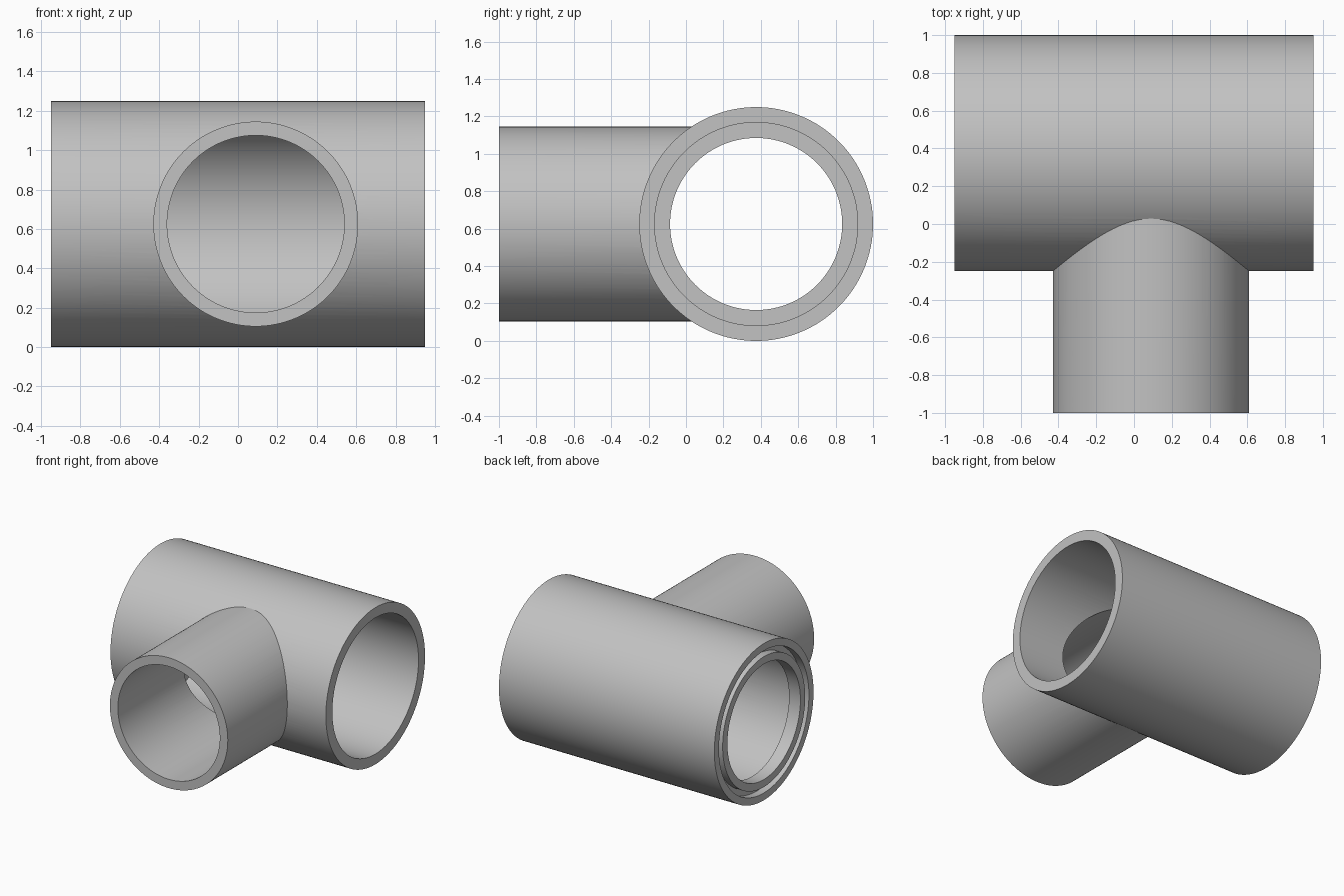
import bpy, bmesh, math
from mathutils import Matrix, Vector

if "Cube" in bpy.data.objects:
    bpy.data.objects.remove(bpy.data.objects["Cube"], do_unlink=True)

SIDES = 128
END = 0.95                                   # half length of the main pipe
MAIN = Matrix.Translation((0, 0.375, 0.625))
# turns the lathe axis from +x to -y for the branch
BRANCH = Matrix.Translation((0.09, 0.375, 0.625)) @ Matrix.Rotation(-math.pi / 2, 4, 'Z')

grey = bpy.data.materials.new("pipe_grey")
grey.use_nodes = True
colour = (0.54, 0.54, 0.54, 1)
grey.diffuse_color = colour
grey.node_tree.nodes["Principled BSDF"].inputs["Base Color"].default_value = colour


def lathe(name, profile, place, ring=False):
    """Revolve (x, radius) points about x; a ring profile closes on itself."""
    bm = bmesh.new()
    loops = []
    for x, r in profile:
        loops.append([bm.verts.new((x, r * math.cos(a), r * math.sin(a)))
                      for a in (math.tau * i / SIDES for i in range(SIDES))])
    pairs = list(zip(loops, loops[1:]))
    if ring:
        pairs.append((loops[-1], loops[0]))
    else:
        bm.faces.new(loops[0])
        bm.faces.new(loops[-1])
    for a, b in pairs:
        for i in range(SIDES):
            j = (i + 1) % SIDES
            bm.faces.new((a[i], a[j], b[j], b[i]))
    bm.transform(place)
    bmesh.ops.recalc_face_normals(bm, faces=bm.faces)
    mesh = bpy.data.meshes.new(name)
    bm.to_mesh(mesh)
    bm.free()
    mesh.materials.append(grey)
    obj = bpy.data.objects.new(name, mesh)
    bpy.context.collection.objects.link(obj)
    return obj


# Solid outer bodies
tee = lathe("pipe_tee", [(-END, 0.625), (END, 0.625)], MAIN)
branch = lathe("branch_body", [(0, 0.52), (1.375, 0.52)], BRANCH)

# Stepped main bore, branch bore and the ring groove in the narrow end
bore = lathe("main_bore", [(-1.1, 0.46), (-0.85, 0.46), (-0.85, 0.543), (1.1, 0.543)], MAIN)
branch_bore = lathe("branch_bore", [(0.02, 0.45), (1.5, 0.45)], BRANCH)
groove = lathe("end_groove", [(-1.1, 0.52), (-0.89, 0.52), (-0.89, 0.567), (-1.1, 0.567)],
               MAIN, ring=True)

helpers = [(branch, 'UNION'), (bore, 'DIFFERENCE'),
           (branch_bore, 'DIFFERENCE'), (groove, 'DIFFERENCE')]
for helper, operation in helpers:
    helper.hide_render = True
    mod = tee.modifiers.new(helper.name, 'BOOLEAN')
    mod.operation = operation
    mod.solver = 'EXACT'
    mod.object = helper

# Bake the cuts and drop the helpers
depsgraph = bpy.context.evaluated_depsgraph_get()
result = bpy.data.meshes.new_from_object(tee.evaluated_get(depsgraph))
tee.modifiers.clear()
tee.data = result
for helper, _ in helpers:
    bpy.data.objects.remove(helper, do_unlink=True)

# Smooth walls with crisp rims
bpy.ops.object.select_all(action='DESELECT')
tee.select_set(True)
bpy.context.view_layer.objects.active = tee
bpy.ops.object.shade_smooth_by_angle(angle=math.radians(30))
